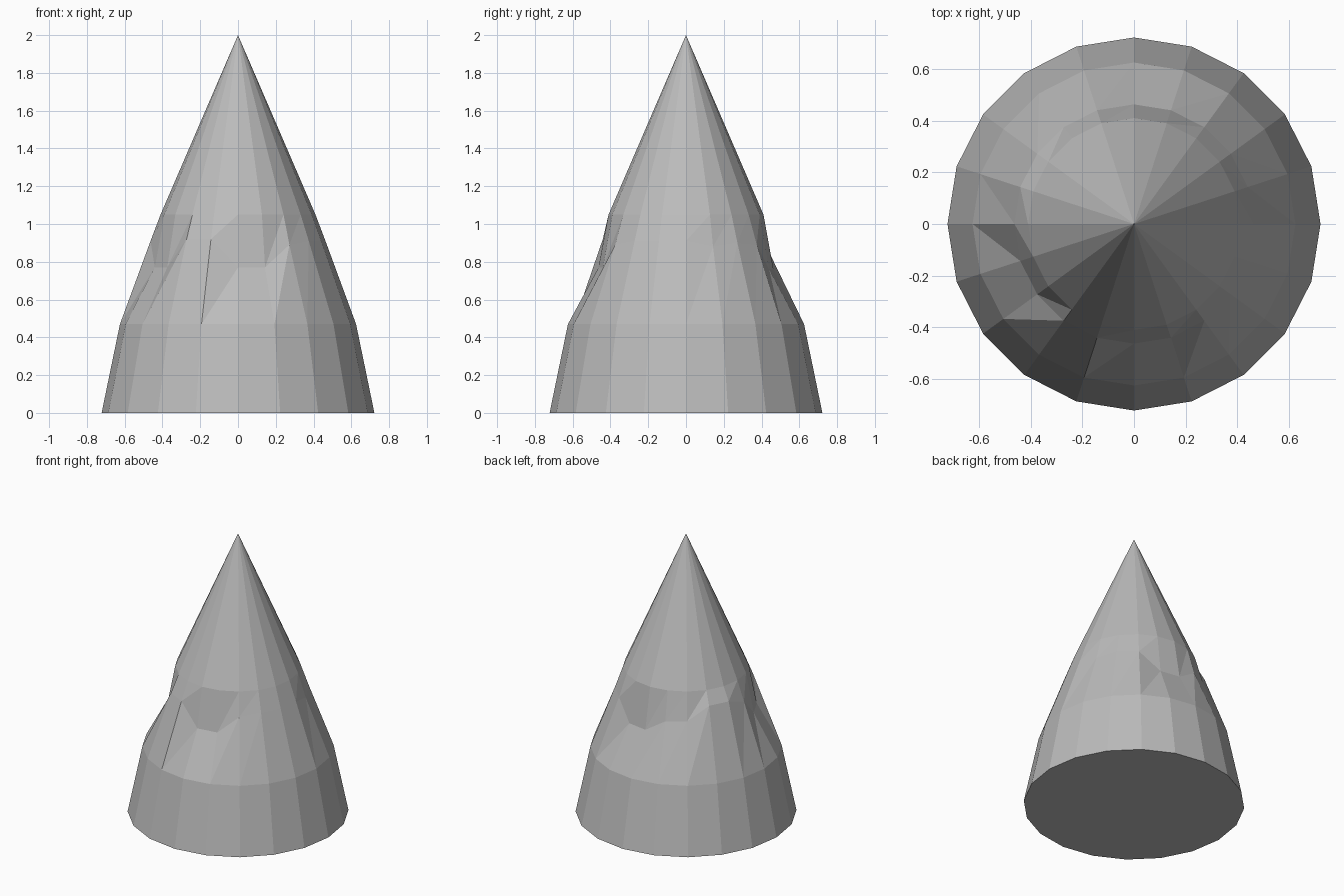
import bpy, bmesh, math

cube = bpy.data.objects.get("Cube")
if cube:
    bpy.data.objects.remove(cube)

SIDES = 20

grey = bpy.data.materials.new("stone_grey")
grey.use_nodes = True
colour = (0.5, 0.5, 0.5, 1)
grey.diffuse_color = colour
grey.node_tree.nodes["Principled BSDF"].inputs["Base Color"].default_value = colour

bm = bmesh.new()


def ring(radius, heights):
    """One closed ring of vertices, starting at +x, with a height for each."""
    step = math.tau / SIDES
    return [bm.verts.new((radius * math.cos(i * step), radius * math.sin(i * step), z))
            for i, z in enumerate(heights)]


def bridge(low, high):
    """Triangulated band whose diagonals all lean the same way."""
    for i in range(SIDES):
        j = (i + 1) % SIDES
        bm.faces.new((low[i], low[j], high[j]))
        bm.faces.new((low[i], high[j], high[i]))


# Chipped band: points knocked below the even slope
chipped = [0.91] * SIDES
chips = {1: 0.88, 2: 0.9, 3: 0.89, 4: 0.76, 5: 0.76, 6: 0.85, 7: 0.86, 8: 0.96,
         9: 0.96, 11: 0.77, 12: 0.77, 13: 0.92, 14: 0.92, 15: 0.77, 16: 0.77, 17: 0.89}
for i, z in chips.items():
    chipped[i] = z

# Flared foot, lower slope, chipped band and upper slope
rings = [ring(0.722, [0] * SIDES), ring(0.625, [0.47] * SIDES),
         ring(0.463, chipped), ring(0.41, [1.05] * SIDES)]
for low, high in zip(rings, rings[1:]):
    bridge(low, high)

# Pointed top and flat underside
tip = bm.verts.new((0, 0, 2))
top = rings[-1]
for i in range(SIDES):
    bm.faces.new((top[i], top[(i + 1) % SIDES], tip))
bm.faces.new(rings[0][::-1])

mesh = bpy.data.meshes.new("chipped_cone")
bm.to_mesh(mesh)
bm.free()
mesh.materials.append(grey)
bpy.context.collection.objects.link(bpy.data.objects.new("chipped_cone", mesh))
